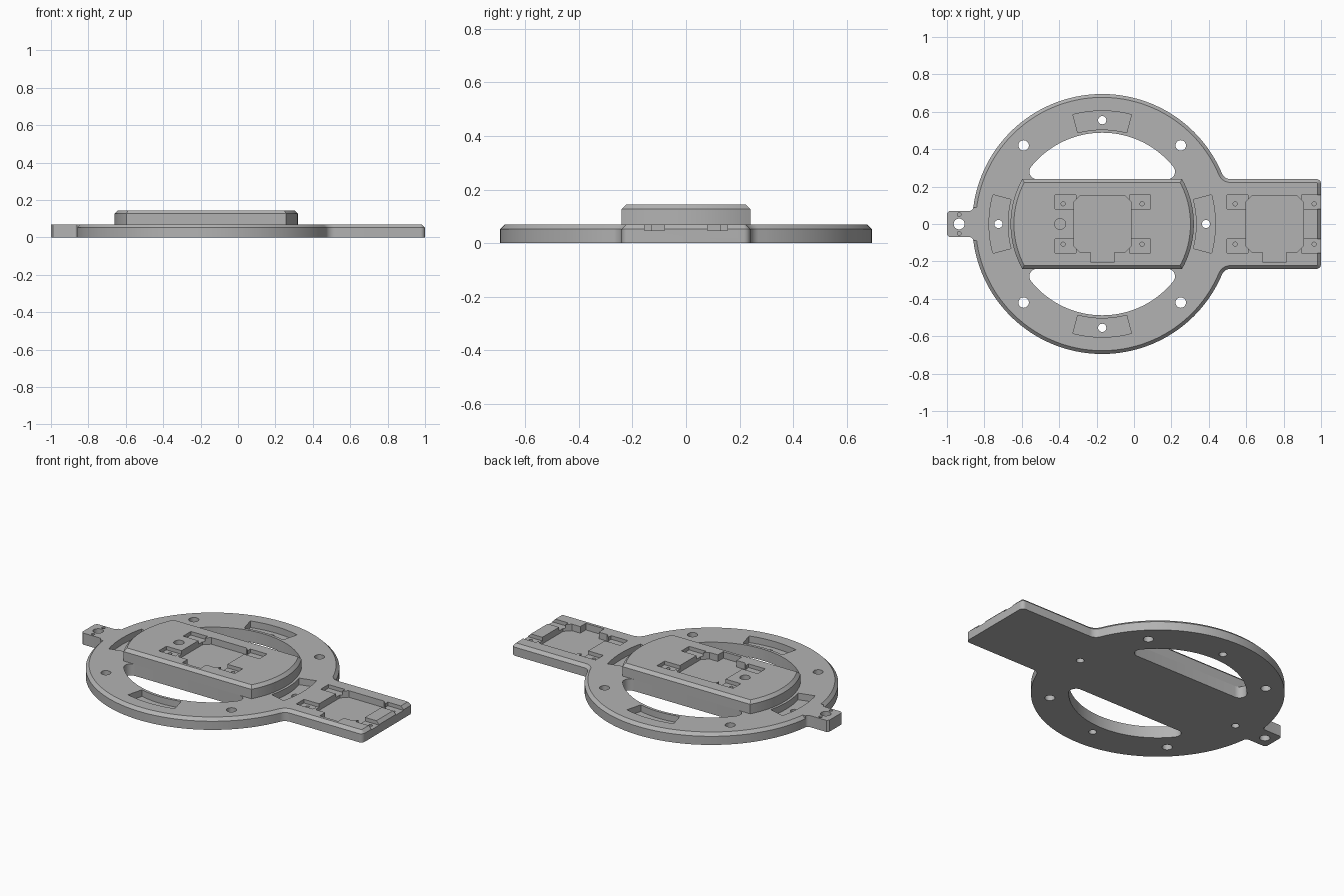
import bpy, bmesh
from math import sin, cos, atan2, asin, sqrt, radians, pi

CX, R, T, CH = -0.17, 0.695, 0.07, 0.018   # ring centre, radius, plate thickness, chamfer
HALF = 0.24                                # half width of arm and raised block

old = bpy.data.objects.get("Cube")
if old:
    bpy.data.objects.remove(old)

grey = bpy.data.materials.new("grey plastic")
grey.use_nodes = True
grey.diffuse_color = (0.45, 0.45, 0.45, 1)
grey.node_tree.nodes["Principled BSDF"].inputs["Base Color"].default_value = (0.45, 0.45, 0.45, 1)


def arc(x, y, r, a0, a1, n):
    return [(x + r * cos(a0 + (a1 - a0) * i / n), y + r * sin(a0 + (a1 - a0) * i / n))
            for i in range(n + 1)]


def mirror_y(points):
    return [(x, -y) for x, y in reversed(points)]


def loft(name, layers):
    """Solid through matching outlines, each given as (points, z)."""
    bm = bmesh.new()
    rings = [[bm.verts.new((x, y, z)) for x, y in pts] for pts, z in layers]
    bm.faces.new(list(reversed(rings[0])))
    bm.faces.new(rings[-1])
    n = len(rings[0])
    for lo, hi in zip(rings, rings[1:]):
        for i in range(n):
            j = (i + 1) % n
            bm.faces.new((lo[i], lo[j], hi[j], hi[i]))
    bmesh.ops.recalc_face_normals(bm, faces=bm.faces)
    mesh = bpy.data.meshes.new(name)
    bm.to_mesh(mesh)
    bm.free()
    mesh.materials.append(grey)
    ob = bpy.data.objects.new(name, mesh)
    bpy.context.collection.objects.link(ob)
    return ob


def combine(target, tool, op="DIFFERENCE"):
    mod = target.modifiers.new("cut", "BOOLEAN")
    mod.operation, mod.solver, mod.object = op, "EXACT", tool
    bpy.context.view_layer.objects.active = target
    bpy.ops.object.modifier_apply(modifier=mod.name)
    bpy.data.objects.remove(tool)


def cut(target, points, z0, z1):
    combine(target, loft("cutter", [(points, z0), (points, z1)]))


def drill(target, x, y, r, z0, z1):
    cut(target, arc(x, y, r, 0, 2 * pi * 23 / 24, 23), z0, z1)


def rect(x0, x1, y0, y1):
    return [(x0, y0), (x1, y0), (x1, y1), (x0, y1)]


# Plate outline: ring blended into the arm, inset by d
def plate_outline(d):
    f, c = 0.05, 0.025
    fy = HALF + f
    dx = sqrt((R + f) ** 2 - fy ** 2)
    a = atan2(fy, dx)
    top = arc(1 - c, HALF - c, c - d, 0, pi / 2, 6)
    top += arc(CX + dx, fy, f + d, -pi / 2, a - pi, 10)
    top += arc(CX, 0, R - d, a, pi, 64)
    return top + mirror_y(top)[1:]


plate = loft("ring_plate_with_arm", [(plate_outline(0), 0), (plate_outline(0), T - CH),
                                     (plate_outline(CH), T)])

# End tab with bevelled corners and small fillets into the ring
f, w, b = 0.02, 0.07, 0.012
dx = sqrt((R + f) ** 2 - (w + f) ** 2)
a = asin((w + f) / (R + f))
half = [(-0.8, w + f)] + arc(CX - dx, w + f, f, -a, -pi / 2, 6) + [(-1 + b, w), (-1, w - b)]
combine(plate, loft("tab", [(half + mirror_y(half), 0), (half + mirror_y(half), T)]), "UNION")
drill(plate, -0.935, 0, 0.029, -0.1, 0.2)
for s in (-1, 1):
    drill(plate, -0.935, s * 0.05, 0.01, 0.03, 0.2)

# Two crescent openings with rounded corners
r, f = 0.488, 0.04
fy = HALF + f
dx = sqrt((r - f) ** 2 - fy ** 2)
a = atan2(fy, dx)
opening = (arc(CX + dx, fy, f, -pi / 2, a, 8) + arc(CX, 0, r, a, pi - a, 48)[1:]
           + arc(CX - dx, fy, f, pi - a, 1.5 * pi, 8)[1:])
for pts in (opening, mirror_y(opening)):
    cut(plate, pts, -0.1, 0.2)

# Curved pockets with holes, and diagonal mounting holes
for k in range(4):
    q, h = k * pi / 2, radians(15)
    cut(plate, arc(CX, 0, 0.605, q - h, q + h, 14) + arc(CX, 0, 0.505, q + h, q - h, 14), 0.03, 0.2)
    drill(plate, CX + 0.555 * cos(q), 0.555 * sin(q), 0.022, -0.1, 0.2)
    drill(plate, CX + 0.594 * cos(q + pi / 4), 0.594 * sin(q + pi / 4), 0.028, -0.1, 0.2)


# Raised centre block with curved ends
def block_outline(d):
    br, by = 0.49 - d, HALF - d
    e = asin(by / br)
    return arc(CX, 0, br, -e, e, 20) + arc(CX, 0, br, pi - e, pi + e, 20)


TOP = 0.145
block = loft("raised_block", [(block_outline(0), T), (block_outline(0), TOP - CH),
                              (block_outline(CH), TOP)])
drill(block, -0.395, 0, 0.029, T + 0.01, 0.3)


# Recess for a module: bevelled body, connector notch, four ears with screw holes
def module_recess(target, x, top, right_end):
    m, c = 0.153, 0.035
    body = [(x - m + c, -m), (x - 0.062, -m), (x - 0.062, -0.205), (x + 0.062, -0.205),
            (x + 0.062, -m), (x + m - c, -m), (x + m, -m + c), (x + m, m - c),
            (x + m - c, m), (x - m + c, m), (x - m, m - c), (x - m, -m + c)]
    for y0, y1 in ((-0.154, -0.08), (0.08, 0.154)):
        for x0, x1 in ((x - 0.255, x - m + 0.01), (x + m - 0.01, right_end)):
            cut(target, rect(x0, x1, y0, y1), top - 0.022, top + 0.1)
        for s in (-1, 1):
            drill(target, x + s * 0.211, 0.108 if y0 > 0 else -0.108, 0.011, top - 0.05, top + 0.1)
    cut(target, body, top - 0.04, top + 0.1)


module_recess(block, -0.168, TOP, 0.087)
module_recess(plate, 0.752, T, 1.1)

for ob in (plate, block):
    bpy.ops.object.select_all(action="DESELECT")
    ob.select_set(True)
    bpy.context.view_layer.objects.active = ob
    bpy.ops.object.shade_smooth_by_angle(angle=radians(25))
